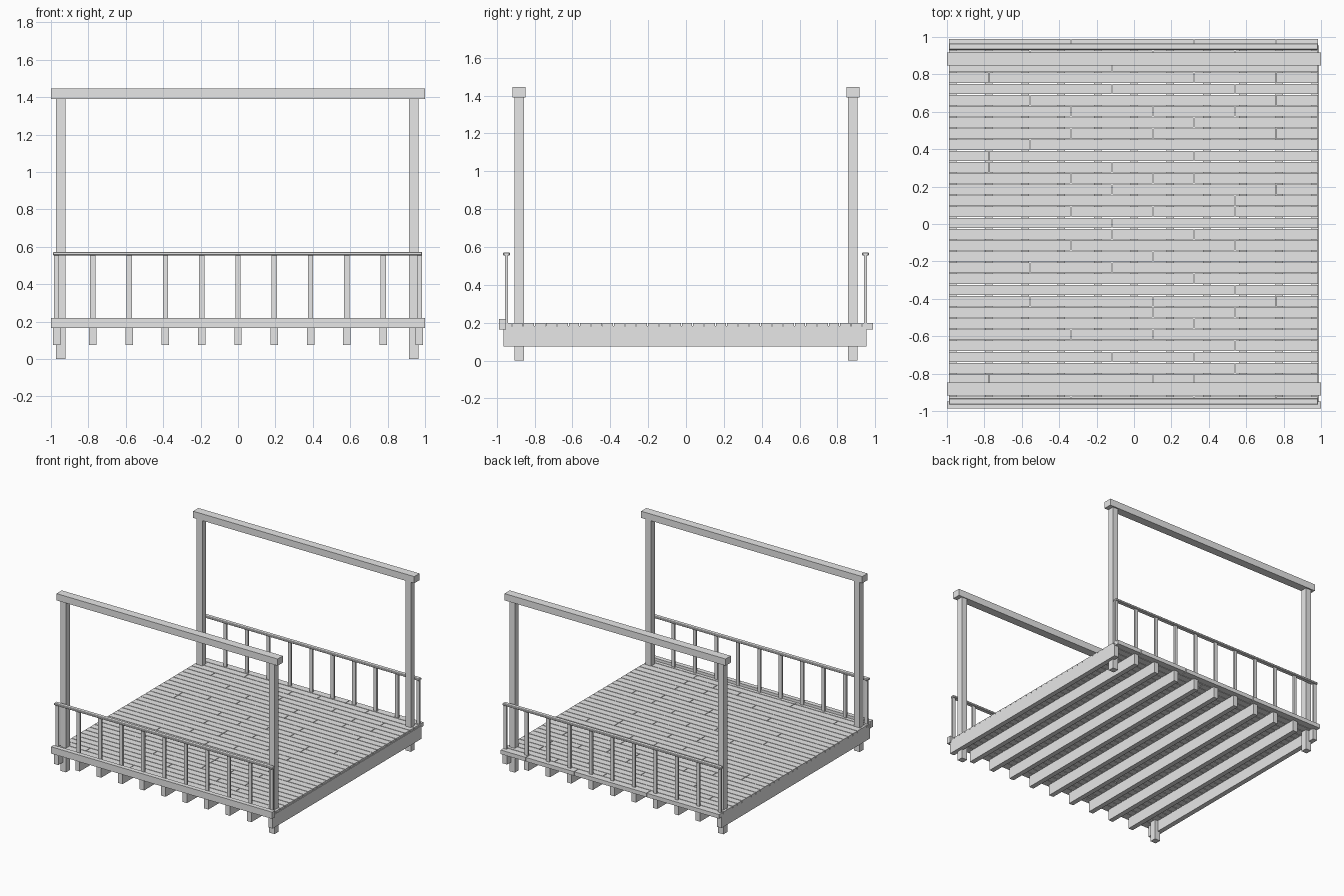
import bpy
import bmesh
from mathutils import Matrix, Vector

cube = bpy.data.objects.get("Cube")
if cube:
    bpy.data.objects.remove(cube, do_unlink=True)

# One plain grey for all timber
grey = bpy.data.materials.new("timber_grey")
grey.use_nodes = True
colour = (0.8, 0.8, 0.8, 1)
grey.diffuse_color = colour
grey.node_tree.nodes["Principled BSDF"].inputs["Base Color"].default_value = colour


def boxes(name, spans, bevel=0):
    """Make one object from boxes given as (x span, y span, z span)."""
    bm = bmesh.new()
    for span in spans:
        low, high = (Vector(corner) for corner in zip(*span))
        place = Matrix.Translation((low + high) / 2) @ Matrix.Diagonal((*(high - low), 1))
        bmesh.ops.create_cube(bm, size=1, matrix=place)
    mesh = bpy.data.meshes.new(name)
    bm.to_mesh(mesh)
    bm.free()
    mesh.materials.append(grey)
    obj = bpy.data.objects.new(name, mesh)
    bpy.context.collection.objects.link(obj)
    if bevel:
        mod = obj.modifiers.new("soft_edges", "BEVEL")
        mod.width = bevel
        mod.segments = 1
    return obj


def around(centre, width):
    return (centre - width / 2, centre + width / 2)


left, right = -0.99, 0.985
deck_bottom, deck_top = 0.165, 0.198
joist_x = [i * 0.194 for i in range(-5, 6)]

# Joists under the deck
boxes("joists", [(around(x, 0.04), (-0.965, 0.954), (0.075, 0.182)) for x in joist_x])

# Deck planks: each word lists the joints of one row, back to front
rows = ("cfh beg d afh dg bh ceg f ceh b af ad cef dh g ceg d df cg e bd f g "
        "beh eg f ce g df g aef cg cfh").split()
pitch, gap = 0.0597, 0.005
planks = []
for i, joints in enumerate(rows):
    back = 0.988 - i * pitch
    cuts = [-0.772 + 0.219 * (ord(c) - ord("a")) for c in joints]
    for start, end in zip([left] + cuts, cuts + [right + gap]):
        planks.append(((start, end - gap), (back - pitch + gap, back), (deck_bottom, deck_top)))
boxes("deck_planks", planks)

# Raised trim board along the front edge
boxes("front_trim", [((-1, 1), (-0.987, -0.95), (deck_bottom, 0.22))])

# Post-and-beam frames and railings, front and back
for side, s in (("front", -1), ("back", 1)):
    boxes(side + "_posts", [(around(x, 0.05), around(s * 0.88, 0.05), (0, 1.392))
                            for x in (-0.947, 0.94)])
    boxes(side + "_beam", [((-1, 1), around(s * 0.882, 0.068), (1.39, 1.445))])
    boxes(side + "_balusters", [(around(x, 0.028), around(s * 0.948, 0.014), (deck_bottom, 0.558))
                                for x in joist_x])
    boxes(side + "_handrail", [((left, right), around(s * 0.948, 0.035), (0.554, 0.572))], 0.004)
